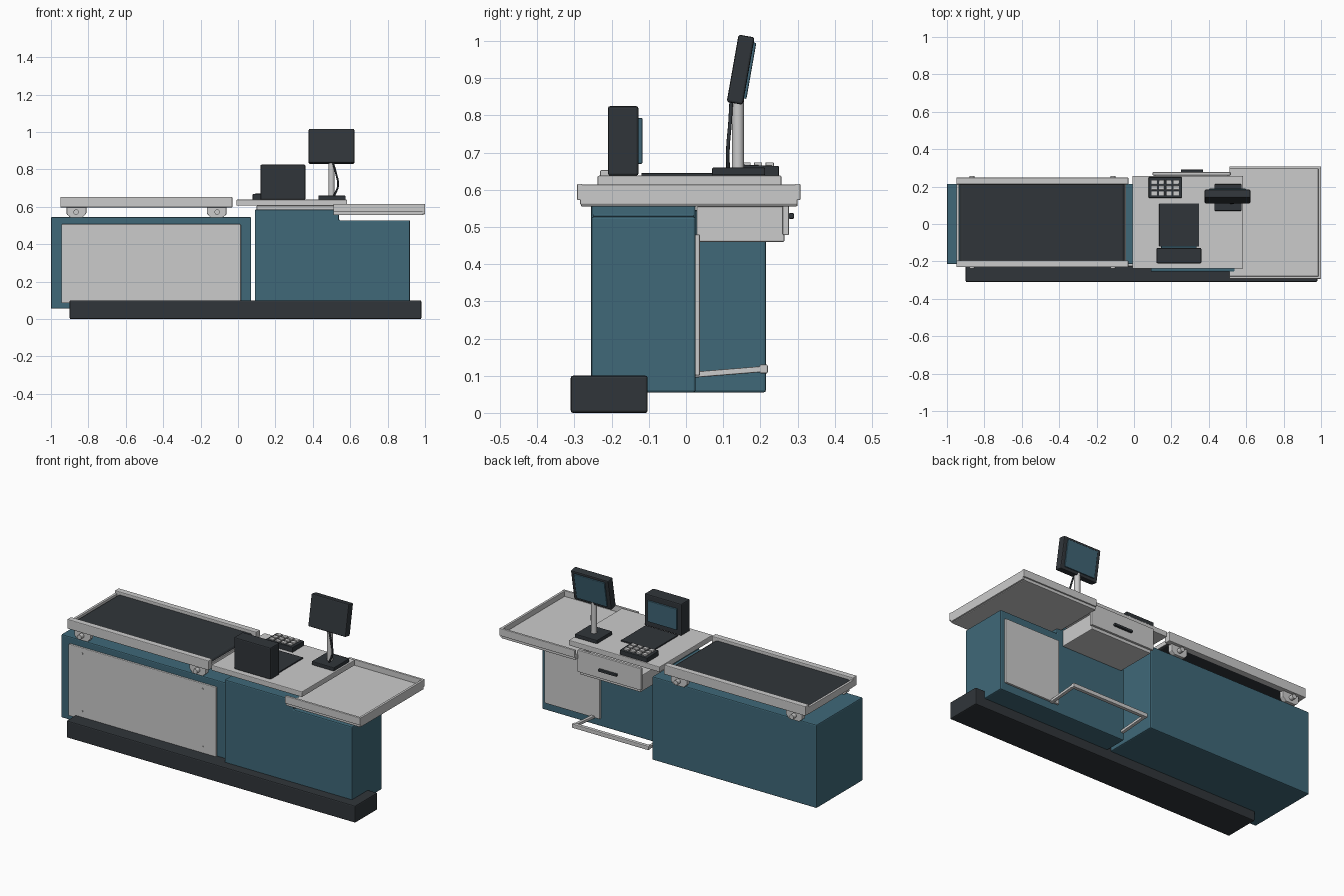
import bpy, bmesh, math
from mathutils import Vector

if "Cube" in bpy.data.objects:
    bpy.data.objects.remove(bpy.data.objects["Cube"])


def material(name, rgb):
    m = bpy.data.materials.new(name)
    m.diffuse_color = (*rgb, 1)
    m.use_nodes = True
    m.node_tree.nodes["Principled BSDF"].inputs["Base Color"].default_value = m.diffuse_color
    return m


TEAL = material("teal", (0.05, 0.14, 0.19))
SCREEN = material("screen_blue", (0.05, 0.13, 0.18))
DARK = material("charcoal", (0.03, 0.036, 0.042))


def finish(name, bm, mat=None, bevel=0.0):
    bmesh.ops.recalc_face_normals(bm, faces=bm.faces)
    me = bpy.data.meshes.new(name)
    bm.to_mesh(me)
    bm.free()
    ob = bpy.data.objects.new(name, me)
    bpy.context.collection.objects.link(ob)
    if mat:
        me.materials.append(mat)
    if bevel:
        b = ob.modifiers.new("bevel", 'BEVEL')
        b.width, b.segments, b.limit_method = bevel, 2, 'ANGLE'
    return ob


def box(name, x, y, z, mat=None, bevel=0.004):
    bm = bmesh.new()
    bmesh.ops.create_cube(bm, size=1)
    for v in bm.verts:
        for i, (a, b) in enumerate((x, y, z)):
            v.co[i] = a if v.co[i] < 0 else b
    return finish(name, bm, mat, bevel)


def extrude(name, profile, axis, lo, hi, mat=None, bevel=0.003):
    """Extrude a 2D profile along axis 0 (profile is y,z) or axis 1 (profile is x,z)."""
    bm = bmesh.new()
    vs = [bm.verts.new((lo, a, b) if axis == 0 else (a, lo, b)) for a, b in profile]
    f = bm.faces.new(vs)
    ext = bmesh.ops.extrude_face_region(bm, geom=[f])["geom"]
    d = Vector((0, 0, 0))
    d[axis] = hi - lo
    bmesh.ops.translate(bm, vec=d, verts=[v for v in ext if isinstance(v, bmesh.types.BMVert)])
    return finish(name, bm, mat, bevel)


def cylinder(name, p, q, r, mat=None, sides=20):
    p, q = Vector(p), Vector(q)
    bm = bmesh.new()
    bmesh.ops.create_cone(bm, cap_ends=True, segments=sides, radius1=r, radius2=r, depth=(q - p).length)
    ob = finish(name, bm, mat)
    ob.location = (p + q) / 2
    ob.rotation_euler = (q - p).to_track_quat('Z', 'Y').to_euler()
    for poly in ob.data.polygons:
        poly.use_smooth = len(poly.vertices) == 4
    return ob


# Plinth and cabinets
box("plinth", (-0.9, 0.98), (-0.31, -0.103), (0, 0.10), DARK, 0.006)
box("belt_cabinet", (-1, 0.07), (-0.215, 0.215), (0.055, 0.545), TEAL, 0.006)
extrude("till_cabinet", [(0.09, 0.055), (0.92, 0.055), (0.92, 0.528), (0.54, 0.528), (0.54, 0.585), (0.09, 0.585)],
        1, -0.255, 0.026, TEAL, 0.006)

# Panels with screws
box("front_panel", (-0.945, 0.015), (-0.227, -0.212), (0.085, 0.507))
for x in (-0.855, -0.07):
    for z in (0.135, 0.475):
        cylinder("panel_screw", (x, -0.231, z), (x, -0.225, z), 0.006, sides=10)
box("back_panel", (0.535, 0.895), (0.024, 0.038), (0.10, 0.48))

# Conveyor belt with rounded ends
ends = []
for cx, start in ((-0.068, -90), (-0.915, 90)):
    for i in range(9):
        a = math.radians(start + i * 22.5)
        ends.append((cx + 0.018 * math.cos(a), 0.617 + 0.018 * math.sin(a)))
extrude("belt", ends, 1, -0.197, 0.215, DARK, 0)

# Side rails, end bars, brackets and bolts
for side, inner, outer in (("front", -0.195, -0.231), ("back", 0.212, 0.248)):
    s = 1 if outer > 0 else -1
    box(side + "_rail", (-0.95, -0.03), sorted((inner, outer)), (0.597, 0.653))
    for x, m in ((-0.866, 1), (-0.112, -1)):
        prof = [(x - m * 0.05, 0.6), (x + m * 0.055, 0.6), (x + m * 0.055, 0.565),
                (x + m * 0.035, 0.543), (x - m * 0.03, 0.543), (x - m * 0.05, 0.56)]
        ys = sorted((inner - s * 0.01, outer - s * 0.018))
        extrude(side + "_bracket", prof, 1, ys[0], ys[1])
        cylinder("bracket_bolt", (x, outer - s * 0.02, 0.572), (x, outer + s * 0.008, 0.572), 0.014, sides=12)
box("left_end_bar", (-0.95, -0.935), (-0.2, 0.215), (0.597, 0.638), bevel=0.002)
box("right_end_bar", (-0.05, -0.042), (-0.2, 0.215), (0.597, 0.622), bevel=0.002)

# Till counter and lower packing tray with raised rims
box("till_counter", (-0.008, 0.583), (-0.238, 0.257), (0.606, 0.638))
box("tray_floor", (0.51, 0.99), (-0.283, 0.3), (0.555, 0.583))
for n, y in (("front", (-0.293, -0.279)), ("back", (0.294, 0.308))):
    box("tray_rim_" + n, (0.51, 1.0), y, (0.572, 0.616), bevel=0.003)
box("tray_rim_right", (0.985, 1.0), (-0.285, 0.3), (0.56, 0.614), bevel=0.003)

# Cash drawer
box("drawer_box", (0.11, 0.505), (0.028, 0.265), (0.46, 0.555))
box("drawer_front", (0.10, 0.515), (0.26, 0.277), (0.478, 0.606), bevel=0.003)
box("drawer_handle", (0.25, 0.37), (0.275, 0.291), (0.522, 0.537), DARK)

# Foot rail
for x in (0.09, 0.57):
    extrude("foot_rail_arm", [(0.025, 0.095), (0.21, 0.110), (0.21, 0.126), (0.025, 0.111)], 0, x, x + 0.02)
box("foot_rail_bar", (0.09, 0.59), (0.198, 0.22), (0.106, 0.13))

# Cashier screen and scanner mat
box("till_monitor", (0.12, 0.36), (-0.21, -0.128), (0.638, 0.825), DARK, 0.006)
box("till_screen", (0.145, 0.335), (-0.13, -0.117), (0.67, 0.793), SCREEN, 0.003)
box("scanner_mat", (0.135, 0.347), (-0.12, 0.11), (0.636, 0.645), DARK, 0.002)

# Keypad
extrude("keypad", [(0.14, 0.637), (0.25, 0.637), (0.25, 0.664), (0.14, 0.668)], 0, 0.078, 0.257, DARK)
for i in range(4):
    for j in range(3):
        x, y = 0.094 + i * 0.039, 0.152 + j * 0.031
        box("key", (x, x + 0.029), (y, y + 0.022), (0.66, 0.674), bevel=0.002)

# Pole display
box("display_base", (0.43, 0.575), (0.07, 0.213), (0.638, 0.66), DARK)
cylinder("display_pole", (0.5, 0.14, 0.655), (0.5, 0.14, 0.86), 0.016)
tilt = -math.radians(10)
for ob in (box("display_monitor", (-0.122, 0.122), (-0.022, 0.022), (-0.092, 0.092), DARK, 0.006),
           box("display_screen", (-0.1, 0.1), (0.02, 0.029), (-0.075, 0.078), SCREEN, 0.003)):
    ob.location = (0.5, 0.147, 0.923)
    ob.rotation_euler.x = tilt

# Display cable
cu = bpy.data.curves.new("display_cable", 'CURVE')
cu.dimensions = '3D'
cu.bevel_depth, cu.bevel_resolution = 0.005, 2
sp = cu.splines.new('BEZIER')
pts = [(0.505, 0.122, 0.845), (0.525, 0.118, 0.775), (0.535, 0.113, 0.715), (0.512, 0.113, 0.655)]
sp.bezier_points.add(len(pts) - 1)
for bp, co in zip(sp.bezier_points, pts):
    bp.co = co
    bp.handle_left_type = bp.handle_right_type = 'AUTO'
cu.materials.append(DARK)
bpy.context.collection.objects.link(bpy.data.objects.new("display_cable", cu))
